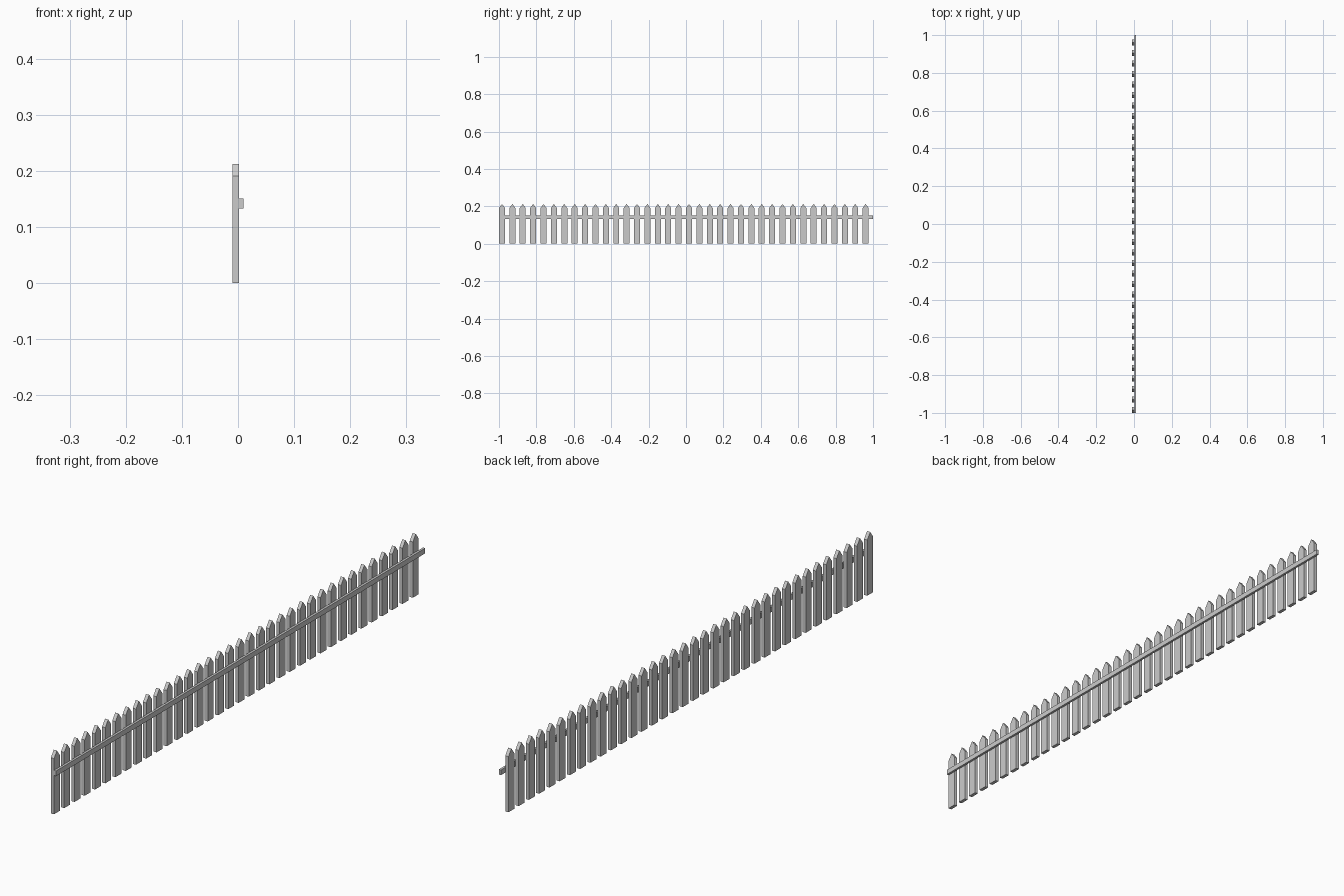
import bpy
import bmesh

if "Cube" in bpy.data.objects:
    bpy.data.objects.remove(bpy.data.objects["Cube"])

COUNT = 36
PITCH = 2.0 / COUNT
WIDTH = 0.032
X_BACK, X_MID, X_FRONT = -0.01, 0.002, 0.01


def extrude_x(name, profile, x0, x1):
    """Solid prism from a (y, z) profile, extruded along x."""
    bm = bmesh.new()
    face = bm.faces.new([bm.verts.new((x0, y, z)) for y, z in profile])
    ext = bmesh.ops.extrude_face_region(bm, geom=[face])
    moved = [v for v in ext["geom"] if isinstance(v, bmesh.types.BMVert)]
    bmesh.ops.translate(bm, verts=moved, vec=(x1 - x0, 0, 0))
    bmesh.ops.recalc_face_normals(bm, faces=bm.faces)
    mesh = bpy.data.meshes.new(name)
    bm.to_mesh(mesh)
    bm.free()
    obj = bpy.data.objects.new(name, mesh)
    bpy.context.collection.objects.link(obj)
    return obj


# Pointed pickets, repeated along y
pickets = extrude_x(
    "pickets",
    [(-1, 0), (-1 + WIDTH, 0), (-1 + WIDTH, 0.191),
     (-1 + WIDTH / 2, 0.2125), (-1, 0.191)],
    X_BACK, X_MID)
array = pickets.modifiers.new("repeat", "ARRAY")
array.count = COUNT
array.use_relative_offset = False
array.use_constant_offset = True
array.constant_offset_displace = (0, PITCH, 0)

# Single rail fixed to the +x side of the pickets
extrude_x("rail", [(-1, 0.133), (1, 0.133), (1, 0.151), (-1, 0.151)],
          X_MID, X_FRONT)
